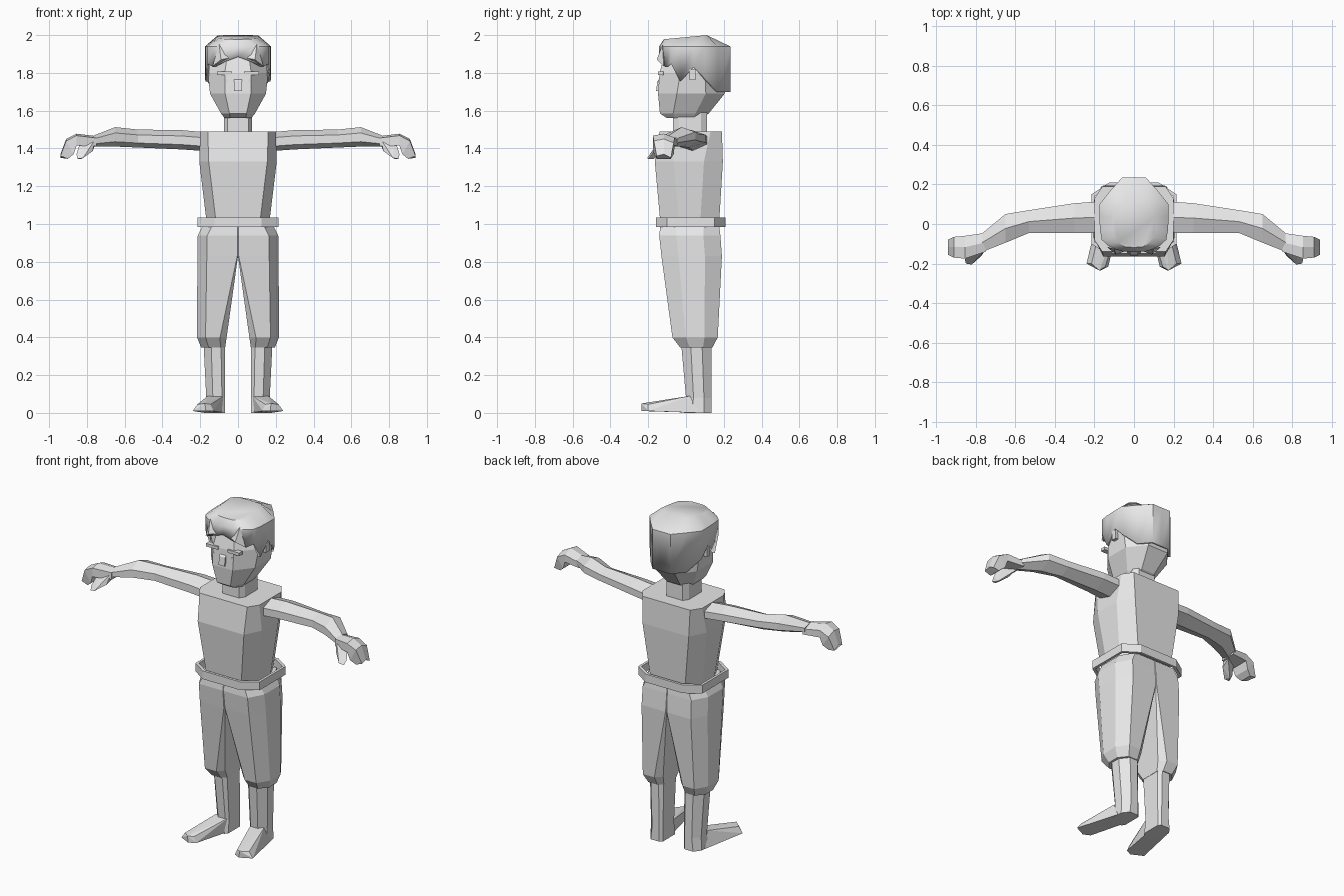
import bpy
import bmesh
from mathutils import Vector

if "Cube" in bpy.data.objects:
    bpy.data.objects.remove(bpy.data.objects["Cube"], do_unlink=True)

grey = bpy.data.materials.new("light_grey")
grey.use_nodes = True
grey.diffuse_color = (0.8, 0.8, 0.8, 1)
grey.node_tree.nodes["Principled BSDF"].inputs["Base Color"].default_value = (0.8, 0.8, 0.8, 1)


def finish(name, bm):
    bmesh.ops.recalc_face_normals(bm, faces=bm.faces)
    mesh = bpy.data.meshes.new(name)
    bm.to_mesh(mesh)
    bm.free()
    mesh.materials.append(grey)
    obj = bpy.data.objects.new(name, mesh)
    bpy.context.collection.objects.link(obj)
    return obj


def loft(name, rings, start=True, end=True, closed=False):
    """Skin a series of rings that have the same number of points."""
    bm = bmesh.new()
    rows = [[bm.verts.new(p) for p in ring] for ring in rings]
    pairs = list(zip(rows, rows[1:]))
    if closed:
        pairs.append((rows[-1], rows[0]))
    for a, b in pairs:
        for i in range(len(a)):
            j = (i + 1) % len(a)
            bm.faces.new((a[i], a[j], b[j], b[i]))
    if start and not closed:
        bm.faces.new(rows[0])
    if end and not closed:
        bm.faces.new(rows[-1])
    return finish(name, bm)


def hull(name, points):
    bm = bmesh.new()
    verts = [bm.verts.new(p) for p in points]
    bmesh.ops.convex_hull(bm, input=verts)
    return finish(name, bm)


def box(name, center, size):
    bm = bmesh.new()
    bmesh.ops.create_cube(bm, size=1)
    for v in bm.verts:
        v.co = Vector(center) + v.co * Vector(size)
    return finish(name, bm)


def octagon(z, x0, x1, y0, y1, cx, cy, inner=None):
    """Chamfered rectangle; inner is the chamfer on the x0 side."""
    ix = cx if inner is None else inner
    iy = cy if inner is None else inner
    return [(x0 + ix, y0, z), (x1 - cx, y0, z), (x1, y0 + cy, z), (x1, y1 - cy, z),
            (x1 - cx, y1, z), (x0 + ix, y1, z), (x0, y1 - iy, z), (x0, y0 + iy, z)]


def body(z, hx, y0, y1, cx, cy):
    return octagon(z, -hx, hx, y0, y1, cx, cy)


# Torso and neck
loft("torso", [
    body(1.00, 0.165, -0.135, 0.175, 0.05, 0.10),
    body(1.33, 0.205, -0.165, 0.195, 0.05, 0.10),
    body(1.49, 0.2, -0.14, 0.19, 0.04, 0.06)])
loft("neck", [body(z, 0.075, -0.07, 0.11, 0.02, 0.03) for z in (1.46, 1.6)])

# Belt as a loose ring
loft("belt", [
    body(0.985, 0.215, -0.16, 0.21, 0.09, 0.06),
    body(1.035, 0.215, -0.16, 0.21, 0.09, 0.06),
    body(1.035, 0.2, -0.145, 0.195, 0.085, 0.055),
    body(0.985, 0.2, -0.145, 0.195, 0.085, 0.055)], closed=True)

# Head with a tapered jaw
loft("head", [
    body(1.56, 0.07, -0.1, 0.08, 0.03, 0.04),
    body(1.585, 0.09, -0.138, 0.12, 0.045, 0.07),
    body(1.69, 0.148, -0.148, 0.205, 0.08, 0.1),
    body(1.8, 0.16, -0.14, 0.21, 0.09, 0.11),
    body(1.94, 0.13, -0.1, 0.18, 0.08, 0.1)])
hull("nose", [(x, y, z) for x in (-0.02, 0.02)
              for y, z in ((-0.13, 1.705), (-0.158, 1.705), (-0.152, 1.755), (-0.13, 1.78))])

# Hair shell: half outline from the fringe round to the nape, with its lower edge
half = [(0, -0.142, 1.885), (0.07, -0.137, 1.86), (0.13, -0.11, 1.83),
        (0.163, -0.08, 1.85), (0.172, -0.03, 1.755), (0.175, 0.04, 1.83),
        (0.175, 0.1, 1.77), (0.12, 0.168, 1.7), (0.06, 0.235, 1.7), (0, 0.235, 1.7)]
outline = half + [(-x, y, z) for x, y, z in half[-2:0:-1]]
crown = []
for x, y, z in outline:
    cy = max(-0.118, min(0.11, y * 0.85))
    crown.append((x * 0.62, cy, 1.978 + (cy + 0.118) * 0.095))
hair = loft("hair", [outline, [(x, y, 1.94) for x, y, z in outline], crown], start=False)
shell = hair.modifiers.new("thickness", "SOLIDIFY")
shell.thickness = 0.015
shell.offset = -1
bpy.ops.object.select_all(action="DESELECT")
hair.select_set(True)
bpy.context.view_layer.objects.active = hair
bpy.ops.object.shade_smooth_by_angle(angle=0.7)

for side, s in (("left", 1), ("right", -1)):
    # Face details
    box(side + "_eye", (s * 0.072, -0.133, 1.798), (0.08, 0.03, 0.018))
    box(side + "_lower_lid", (s * 0.06, -0.14, 1.757), (0.014, 0.01, 0.014))
    box(side + "_ear", (s * 0.163, 0.035, 1.79), (0.024, 0.032, 0.055))
    hull(side + "_fringe_tuft", [
        (s * 0.1, -0.125, 1.95), (s * 0.04, -0.135, 1.88),
        (s * 0.135, -0.118, 1.835), (s * 0.09, -0.155, 1.87), (s * 0.09, -0.1, 1.87)])

    # Trouser leg
    rings = [
        octagon(0.995, 0, 0.185, -0.135, 0.175, 0.05, 0.08, 0.002),
        octagon(0.94, 0, 0.213, -0.142, 0.182, 0.05, 0.09, 0.002),
        octagon(0.83, 0, 0.215, -0.13, 0.19, 0.05, 0.09, 0.004),
        octagon(0.4, 0.06, 0.217, -0.072, 0.168, 0.045, 0.07, 0.035),
        octagon(0.345, 0.068, 0.195, -0.03, 0.14, 0.04, 0.05, 0.025)]
    loft(side + "_trouser_leg", [[(s * x, y, z) for x, y, z in r] for r in rings])

    # Shin, then the foot turned outward
    rings = [
        octagon(0.36, 0.07, 0.182, -0.025, 0.135, 0.04, 0.05, 0.02),
        octagon(0.08, 0.07, 0.168, 0.0, 0.135, 0.035, 0.04, 0.015),
        octagon(0.0, 0.07, 0.172, -0.01, 0.135, 0.03, 0.04, 0.015)]
    loft(side + "_shin", [[(s * x, y, z) for x, y, z in r] for r in rings])
    hull(side + "_foot", [(s * x, y, z) for x, y, z in (
        (0.07, 0.07, 0), (0.175, 0.07, 0), (0.075, 0.02, 0.09), (0.16, 0.02, 0.09),
        (0.13, -0.215, 0.01), (0.17, -0.235, 0.01), (0.24, -0.2, 0.01),
        (0.145, -0.215, 0.045), (0.175, -0.235, 0.05), (0.215, -0.2, 0.045))])

    # Arm: x, front y, back y, bottom z, top z at each joint
    joints = [
        (0.16, -0.045, 0.115, 1.385, 1.485), (0.3, -0.045, 0.105, 1.395, 1.497),
        (0.53, -0.045, 0.07, 1.405, 1.5), (0.65, -0.095, 0.05, 1.41, 1.513),
        (0.765, -0.14, -0.045, 1.41, 1.468)]
    rings = []
    for x, y0, y1, z0, z1 in joints:
        ym, h = (y0 + y1) / 2, z1 - z0
        rings.append([(s * x, y0, z0 + h * 0.25), (s * x, y0, z0 + h * 0.7),
                      (s * x, ym, z1), (s * x, y1, z0 + h * 0.75),
                      (s * x, y1, z0 + h * 0.35), (s * x, ym, z0)])
    loft(side + "_arm", rings)

    # Hand bent down from the knuckles, with a thumb
    palm = [(0.75, -0.14, -0.045, 1.412, 1.465), (0.855, -0.175, -0.06, 1.415, 1.478),
            (0.91, -0.17, -0.065, 1.37, 1.45), (0.94, -0.155, -0.08, 1.345, 1.37)]
    rings = []
    for x, y0, y1, z0, z1 in palm:
        drop = 0.04 if x > 0.9 else 0.0
        rings.append([(s * (x - drop), y0, z0), (s * x, y0, z1 - 0.01),
                      (s * x, (y0 + y1) / 2, z1), (s * x, y1, z1 - 0.02),
                      (s * (x - drop), y1, z0)])
    loft(side + "_hand", rings)
    hull(side + "_thumb", [(s * x, y, z) for x, y, z in (
        (0.755, -0.135, 1.45), (0.76, -0.1, 1.41), (0.83, -0.13, 1.45), (0.77, -0.16, 1.385),
        (0.82, -0.205, 1.35), (0.85, -0.2, 1.345), (0.855, -0.18, 1.37), (0.83, -0.17, 1.345))])
